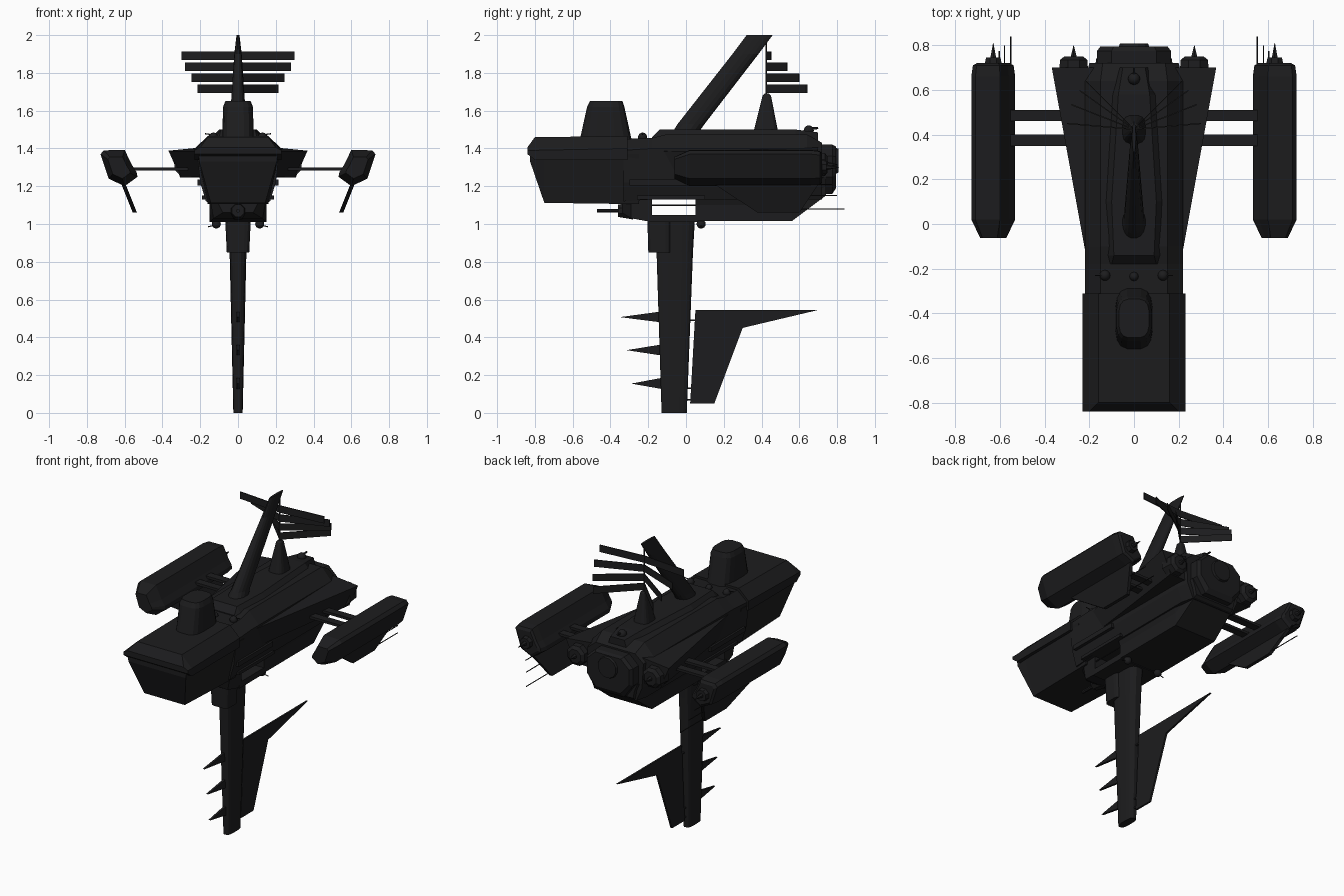
import bpy, bmesh, math
from mathutils import Vector

dark = bpy.data.materials.new("dark_hull")
dark.diffuse_color = (0.012, 0.012, 0.013, 1)


def finish(name, bm):
    bmesh.ops.remove_doubles(bm, verts=bm.verts, dist=1e-5)
    bmesh.ops.recalc_face_normals(bm, faces=bm.faces)
    me = bpy.data.meshes.new(name)
    bm.to_mesh(me)
    bm.free()
    ob = bpy.data.objects.new(name, me)
    me.materials.append(dark)
    bpy.context.collection.objects.link(ob)
    return ob


def loft(name, rings):
    """Skin a closed solid through rings of xyz points."""
    bm = bmesh.new()
    vs = [[bm.verts.new(p) for p in r] for r in rings]
    n = len(rings[0])
    for a, b in zip(vs, vs[1:]):
        for i in range(n):
            j = (i + 1) % n
            bm.faces.new((a[i], a[j], b[j], b[i]))
    bm.faces.new(vs[0])
    bm.faces.new(vs[-1])
    return finish(name, bm)


def sym(y, half):
    """Cross-section at y from right-hand (x, z) points, top to bottom."""
    return [(x, y, z) for x, z in half] + [(-x, y, z) for x, z in reversed(half)]


def prism(name, yz, t, x=0):
    """Side profile extruded to thickness 2t."""
    return loft(name, [[(x - t, y, z) for y, z in yz], [(x + t, y, z) for y, z in yz]])


def box(name, x0, x1, y0, y1, z0, z1):
    return loft(name, [[(x, y0, z0), (x, y1, z0), (x, y1, z1), (x, y0, z1)] for x in (x0, x1)])


def rod(name, a, b, r0, r1=None, n=8):
    """Tapered cylinder from a to b."""
    a, b = Vector(a), Vector(b)
    d = b - a
    q = d.to_track_quat('Z', 'Y')
    r1 = r0 if r1 is None else r1
    off = [Vector((math.cos(2 * math.pi * (i + .5) / n), math.sin(2 * math.pi * (i + .5) / n), 0)) for i in range(n)]
    ob = loft(name, [[a + q @ (o * r0) for o in off], [b + q @ (o * r1) for o in off]])
    return ob


def ball(name, p, r):
    bm = bmesh.new()
    bmesh.ops.create_uvsphere(bm, u_segments=12, v_segments=8, radius=r)
    bmesh.ops.translate(bm, verts=bm.verts, vec=p)
    ob = finish(name, bm)
    for f in ob.data.polygons:
        f.use_smooth = True


def oval(z, y0, y1, w, n=16, p=0.6):
    """Rounded horizontal section between y0 and y1, half width w."""
    out = []
    for i in range(n):
        t = 2 * math.pi * (i + .5) / n
        c, s = math.cos(t), math.sin(t)
        out.append((w * math.copysign(abs(c) ** p, c),
                    (y0 + y1) / 2 + (y1 - y0) / 2 * math.copysign(abs(s) ** p, s), z))
    return out


# Forward hull: upper shell with a lip, and sloped chin
loft("nose_shell", [sym(-.84, [(.20, 1.405), (.23, 1.39), (.23, 1.37)]),
                    sym(-.80, [(.16, 1.46), (.23, 1.39), (.23, 1.34)]),
                    sym(-.31, [(.16, 1.465), (.23, 1.40), (.23, 1.34)])])
loft("nose_chin", [sym(-.825, [(.21, 1.37), (.205, 1.33)]),
                   sym(-.75, [(.215, 1.37), (.145, 1.112)]),
                   sym(-.25, [(.22, 1.37), (.16, 1.105)])])

# Main hull, raised deck and lower hull
body = [(.15, 1.475), (.22, 1.40), (.20, 1.22), (.17, 1.13)]
loft("main_hull", [sym(-.33, [(.15, 1.45), (.22, 1.39), (.20, 1.22), (.17, 1.12)]),
                   sym(-.18, [(.15, 1.455), (.22, 1.40), (.20, 1.22), (.17, 1.13)]),
                   sym(-.10, body), sym(.64, body),
                   sym(.72, [(.14, 1.43), (.20, 1.38), (.19, 1.22), (.15, 1.13)])])
loft("top_deck", [sym(-.18, [(.10, 1.46), (.11, 1.45)]),
                  sym(-.14, [(.09, 1.50), (.12, 1.46)]),
                  sym(.10, [(.10, 1.50), (.14, 1.46)]),
                  sym(.58, [(.07, 1.50), (.11, 1.46)]),
                  sym(.70, [(.05, 1.485), (.07, 1.42)])])
loft("lower_hull", [sym(.05, [(.185, 1.2), (.15, 1.10), (.15, 1.015)]),
                    sym(.56, [(.185, 1.2), (.15, 1.10), (.15, 1.015)]),
                    sym(.74, [(.17, 1.25), (.15, 1.20), (.14, 1.15)])])

# Hangar opening: floor, front block and cross rail
box("hangar_floor", -.15, .15, -.20, .06, 1.01, 1.048)
loft("hangar_front", [sym(-.34, [(.12, 1.14), (.08, 1.06)]),
                      sym(-.29, [(.15, 1.14), (.13, 1.03)]),
                      sym(-.18, [(.15, 1.14), (.15, 1.01)])])
for s in (-1, 1):
    rod("hangar_rail", (s * .14, -.19, 1.10), (s * .14, .06, 1.10), .004, n=6)
    box("side_trim", s * .18, s * .215, -.30, .05, 1.205, 1.235)
    box("side_sill", s * .16, s * .19, -.26, .10, 1.13, 1.15)

# Nose gun under the hull
rod("gun_barrel", (0, -.47, 1.07), (0, -.30, 1.07), .011)
rod("gun_housing", (0, -.36, 1.07), (0, -.28, 1.07), .035, .05)

# Bridge tower
loft("bridge_tower", [oval(1.44, -.565, -.285, .085), oval(1.62, -.525, -.325, .08),
                      oval(1.65, -.51, -.335, .068)])

# Swept upper mast and mount of the fan antenna
loft("upper_mast", [oval(1.46, -.09, .05, .06, p=.9), oval(1.53, -.045, .10, .045, p=.9),
                    oval(1.90, .245, .385, .02, p=.9), oval(2.0, .32, .46, .008, p=.9)])
loft("fan_mount", [oval(1.48, .355, .49, .055), oval(1.68, .405, .45, .018), oval(1.69, .415, .44, .01)])
rod("fan_pole", (0, .424, 1.68), (0, .424, 1.97), .004, n=6)
for i, (w, d) in enumerate([(.30, .026), (.28, .11), (.245, .175), (.215, .215)]):
    z = 1.868 - i * .0585
    for s in (-1, 1):
        ring = lambda x, y: [(x, y - .003, z), (x, y + .003, z), (x, y + .003, z + .045), (x, y - .003, z + .045)]
        loft("fan_blade", [ring(0, .424), ring(s * w, .424 + d)])

# Lower mast with collar, forward spikes and sail
loft("lower_mast", [oval(0, -.13, .005, .025), oval(.85, -.157, .038, .045), oval(1.02, -.16, .048, .052)])
loft("mast_collar", [oval(.85, -.20, -.08, .06, p=.4), oval(1.02, -.205, -.08, .068, p=.4)])
for z, tip in [(.507, -.35), (.332, -.315), (.155, -.29)]:
    prism("mast_spike", [(-.13, z + .03), (tip, z), (-.13, z - .028)], .007)
prism("sail", [(.05, .545), (.705, .546), (.30, .45), (.15, .05), (.022, .05)], .006)
for z in (.07, .13, .49):
    box("sail_clip", -.006, .006, -.01, .06, z - .004, z + .004)

for s in (-1, 1):
    # Shoulder wings
    side = lambda y, pts: [(s * x, y, z) for x, z in pts]
    loft("shoulder_wing", [side(-.14, [(.12, 1.39), (.215, 1.385), (.19, 1.25), (.12, 1.25)]),
                           side(.70, [(.15, 1.41), (.368, 1.388), (.305, 1.245), (.15, 1.245)])])
    # Struts out to the pod
    for y in (.35, .46):
        box("pod_strut", s * .18, s * .60, y, y + .05, 1.282, 1.298)
    # Pod: faceted section with chamfered ends
    prof = [(.60, 1.392), (.71, 1.39), (.728, 1.37), (.685, 1.24), (.60, 1.20), (.532, 1.25), (.537, 1.275), (.56, 1.31)]
    small = lambda k: [(.63 + (x - .63) * k, 1.30 + (z - 1.30) * k) for x, z in prof]
    loft("pod", [side(-.062, small(.6)), side(.02, prof), side(.66, prof), side(.71, small(.93)), side(.72, small(.75))])
    rod("pod_nozzle", (s * .63, .70, 1.30), (s * .63, .745, 1.30), .045, .035)
    rod("pod_tail_spike", (s * .63, .72, 1.30), (s * .63, .81, 1.30), .02, .001, 6)
    # Canted pod fin
    fin = [(.15, .605, 1.21), (.38, .545, 1.06), (.60, .545, 1.06), (.70, .605, 1.21)]
    loft("pod_fin", [[(s * (x + o), y, z) for y, x, z in fin] for o in (-.01, .012)])
    for x, z, y in [(.552, 1.08, .84), (.58, 1.15, .80), (.603, 1.21, .775)]:
        rod("pod_antenna", (s * x, .55, z), (s * x, y, z), .003, n=6)
    # Outer engines with tail spike
    rod("side_engine", (s * .27, .66, 1.315), (s * .27, .735, 1.315), .072, .066)
    rod("side_engine_lip", (s * .27, .735, 1.315), (s * .27, .75, 1.315), .066, .045)
    rod("engine_spike", (s * .27, .74, 1.315), (s * .27, .80, 1.315), .018, .001, 6)
    # Turrets above and below
    ball("deck_turret", (s * .13, -.23, 1.46), .024)
    rod("deck_turret_gun", (s * .13, -.23, 1.472), (s * .175, -.23, 1.478), .003, n=6)
    ball("belly_turret", (s * .115, .08, 1.0), .024)
    rod("belly_turret_gun", (s * .12, .08, .995), (s * .16, .08, .985), .003, n=6)

# Main engine block, recessed nozzle and rear turret
engine = [(.10, 1.42), (.165, 1.36), (.165, 1.25), (.10, 1.16)]
loft("engine_block", [sym(.66, engine), sym(.775, engine),
                      sym(.795, [(.09, 1.41), (.15, 1.355), (.15, 1.26), (.09, 1.19)])])
rod("main_nozzle", (0, .77, 1.335), (0, .808, 1.335), .08, .065, 12)
for x in (-.075, .075):
    rod("lower_nozzle", (x, .68, 1.22), (x, .77, 1.22), .05, .045, 10)
ball("mid_turret", (0, -.235, 1.455), .02)
ball("rear_turret", (0, .65, 1.495), .027)
rod("rear_turret_gun", (0, .65, 1.505), (0, .70, 1.508), .006, n=6)
